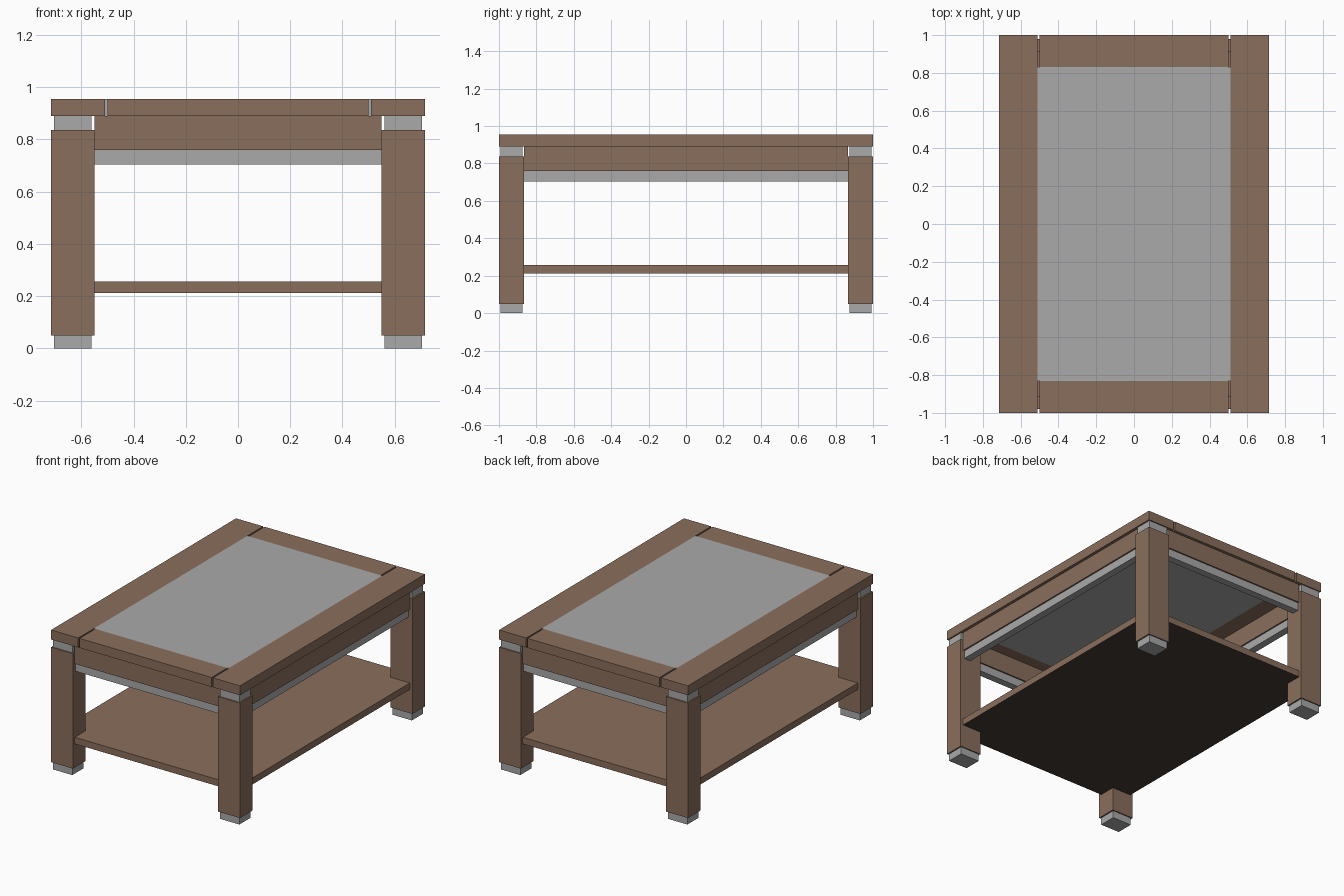
import bpy, bmesh

if "Cube" in bpy.data.objects:
    bpy.data.objects.remove(bpy.data.objects["Cube"])


def material(name, rgb):
    m = bpy.data.materials.new(name)
    m.diffuse_color = (*rgb, 1)
    m.use_nodes = True
    m.node_tree.nodes["Principled BSDF"].inputs["Base Color"].default_value = m.diffuse_color
    return m


wood = material("brown_wood", (0.255, 0.157, 0.108))
metal = material("grey_metal", (0.40, 0.40, 0.40))
dark = material("dark_underside", (0.055, 0.042, 0.032))


def box(name, x, y, z, mat):
    """Box between (min, max) limits on each axis."""
    bm = bmesh.new()
    bmesh.ops.create_cube(bm, size=1)
    for v in bm.verts:
        v.co = [r[0] if c < 0 else r[1] for c, r in zip(v.co, (x, y, z))]
    bm.normal_update()
    me = bpy.data.meshes.new(name)
    bm.to_mesh(me)
    bm.free()
    me.materials.append(mat)
    ob = bpy.data.objects.new(name, me)
    bpy.context.collection.objects.link(ob)
    return ob


def mirrored(ob, x=False, y=False):
    mod = ob.modifiers.new("mirror", 'MIRROR')
    mod.use_axis = (x, y, False)
    mod.use_clip = False
    mod.use_mirror_merge = False
    return ob


X, Y, TOP, UNDER = 0.715, 1.0, 0.955, 0.89

# Four legs with inset metal feet and caps
mirrored(box("legs", (0.55, X), (0.865, Y), (0.05, 0.837), wood), True, True)
mirrored(box("feet", (0.56, 0.705), (0.873, 0.992), (0, 0.05), metal), True, True)
mirrored(box("leg_caps", (0.56, 0.705), (0.873, 0.992), (0.837, UNDER), metal), True, True)

# Table top frame with a flush inset panel
mirrored(box("top_side_rails", (0.51, X), (-Y, Y), (UNDER, TOP), wood), x=True)
mirrored(box("top_end_rails", (-0.50, 0.50), (0.83, Y), (UNDER, TOP), wood), y=True)
box("top_panel", (-0.51, 0.51), (-0.83, 0.83), (UNDER, TOP), metal)

# Aprons between the legs, with metal strips beneath
mirrored(box("end_aprons", (-0.55, 0.55), (0.91, 0.98), (0.76, UNDER), wood), y=True)
mirrored(box("side_aprons", (0.625, 0.695), (-0.865, 0.865), (0.76, UNDER), wood), x=True)
mirrored(box("end_strips", (-0.55, 0.55), (0.92, 0.97), (0.705, 0.76), metal), y=True)
mirrored(box("side_strips", (0.635, 0.685), (-0.865, 0.865), (0.705, 0.76), metal), x=True)

# Lower shelf running through the legs, dark underneath
shelf = box("shelf", (-0.695, 0.695), (-0.98, 0.98), (0.212, 0.257), wood)
shelf.data.materials.append(dark)
for p in shelf.data.polygons:
    if p.normal.z < -0.5:
        p.material_index = 1
